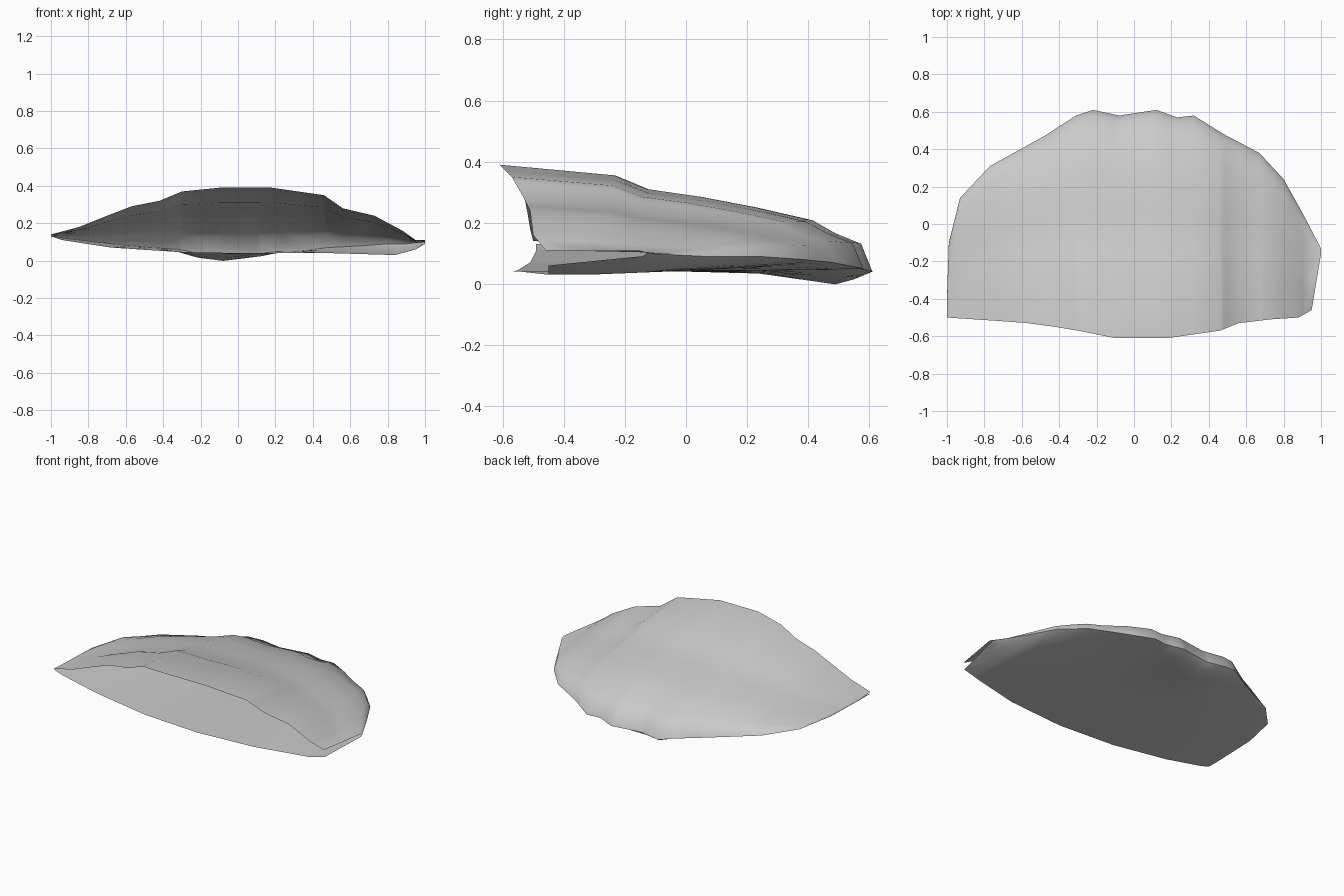
import bpy
from math import sin, pi

cube = bpy.data.objects.get("Cube")
if cube:
    bpy.data.objects.remove(cube)

stone = bpy.data.materials.new("plain_grey")
stone.use_nodes = True
grey = (0.6, 0.6, 0.6, 1)
stone.diffuse_color = grey
stone.node_tree.nodes["Principled BSDF"].inputs["Base Color"].default_value = grey

# Upper lip of the mouth, lower lip, and the rounded back edge joining both
upper_lip = [(-1, -.5, .14), (-.85, -.51, .18), (-.7, -.52, .24), (-.57, -.53, .29),
             (-.42, -.55, .32), (-.3, -.57, .37), (-.1, -.61, .39), (.18, -.61, .39),
             (.46, -.57, .35), (.56, -.53, .28), (.73, -.51, .24), (.88, -.5, .16),
             (.95, -.46, .11), (1, -.16, .11)]
lower_lip = [(-1, -.49, .13), (-.94, -.49, .11), (-.68, -.51, .07), (-.3, -.55, .045),
             (.1, -.57, .04), (.5, -.54, .04), (.84, -.45, .03), (.95, -.45, .06),
             (1, -.15, .09)]
back_edge = [(-1, -.4, .13), (-.99, -.1, .13), (-.93, .14, .12), (-.77, .31, .1),
             (-.48, .47, .07), (-.31, .58, .06), (-.22, .61, .04), (-.08, .58, .04),
             (.12, .61, .04), (.23, .57, .05), (.32, .58, .05), (.48, .48, .07),
             (.67, .38, .08), (.8, .24, .09), (.9, .06, .09), (1, -.13, .1)]
# Height share of the roof from its lip to the back edge
roof_fall = [(0, 1), (.31, .9), (.4, .77), (.54, .7), (.69, .6), (.84, .48),
             (.9, .36), (.97, .26), (1, 0)]
floor_steps = [.97, .92, .84, .7, .5, .25, 0]


def sample(path, x):
    """Interpolate the remaining coordinates of a path at its first one."""
    for a, b in zip(path, path[1:]):
        if x <= b[0]:
            t = (x - a[0]) / (b[0] - a[0])
            return [p + (q - p) * t for p, q in zip(a[1:], b[1:])]
    return list(path[-1][1:])


def section(x):
    """C-shaped slice: over the roof, round the back, along the floor."""
    (ty, tz), (ly, lz), (by, bz) = (sample(p, x) for p in (upper_lip, lower_lip, back_edge))
    points = [(x, ty + (by - ty) * s, bz + (tz - bz) * h) for s, h in roof_fall]
    dip = .042 * max(0, 1 - 3 * abs(x + .08))
    for s in floor_steps:
        z = lz + (bz - lz) * s ** 3 - dip * sin(pi * s ** 8)
        points.append((x, ly + (by - ly) * s, z))
    return points


# Open shell skinned across the slices
stations = sorted({p[0] for p in upper_lip + lower_lip + back_edge})
verts = [p for x in stations for p in section(x)]
n = len(roof_fall) + len(floor_steps)
faces = [(i * n + j, (i + 1) * n + j, (i + 1) * n + j + 1, i * n + j + 1)
         for i in range(len(stations) - 1) for j in range(n - 1)]
mesh = bpy.data.meshes.new("open_shell")
mesh.from_pydata(verts, [], faces)
mesh.materials.append(stone)
shell = bpy.data.objects.new("open_shell", mesh)
bpy.context.collection.objects.link(shell)
bpy.context.view_layer.objects.active = shell
shell.select_set(True)
bpy.ops.object.shade_smooth_by_angle(angle=1.2)
